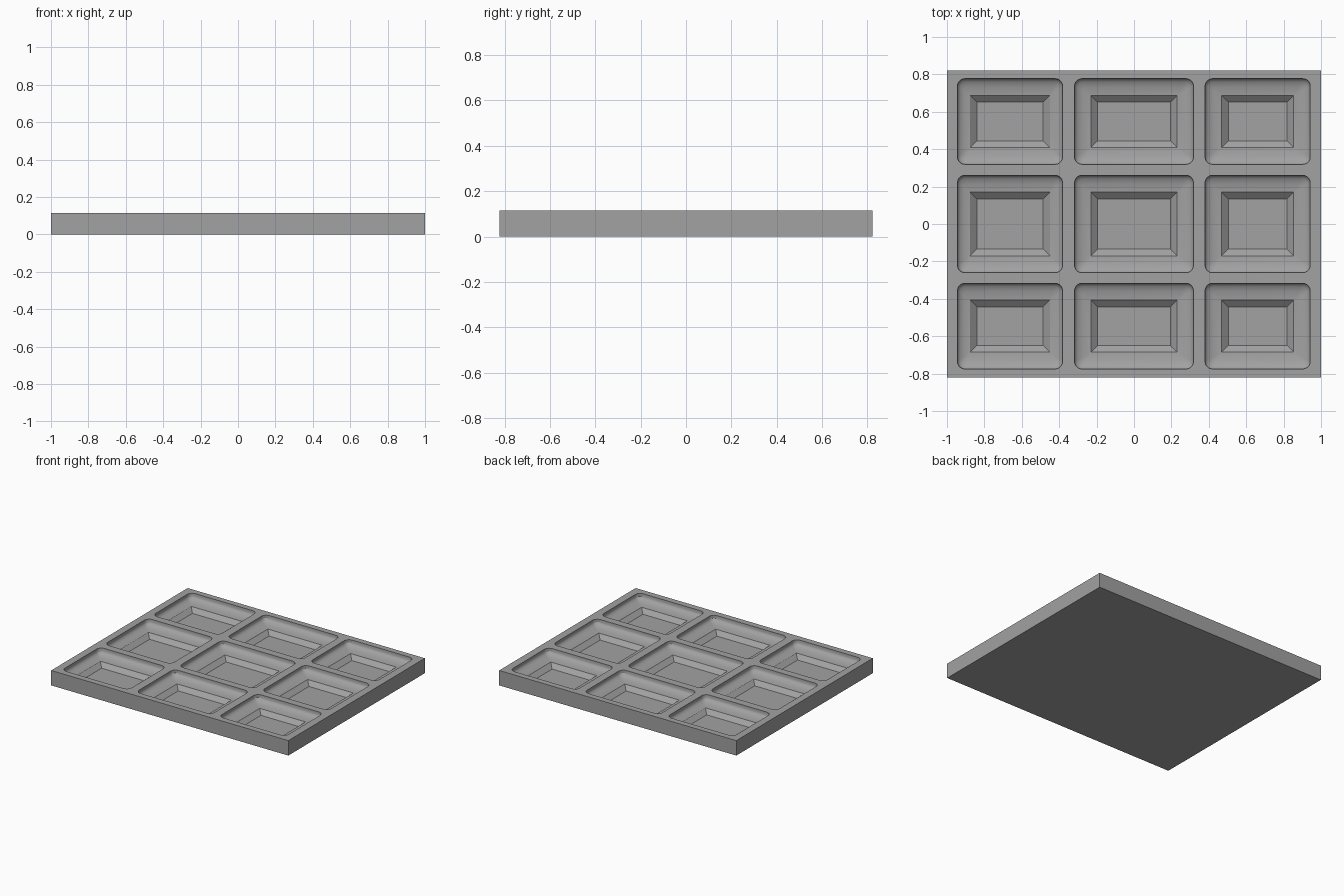
import bpy, bmesh, math

cube = bpy.data.objects.get("Cube")
if cube:
    bpy.data.objects.remove(cube, do_unlink=True)

HALF_X, HALF_Y, HEIGHT = 1.0, 0.822, 0.114
# Columns: centre, half width, width of the cove; rows: centre, half depth
COLUMNS = [(-0.663, 0.281, 0.068), (0, 0.318, 0.088), (0.661, 0.281, 0.088)]
ROWS = [(-0.546, 0.229), (0, 0.26), (0.548, 0.229)]
COVE_Y, SLOPE, RADIUS = 0.09, 0.036, 0.04
# Cove profile: share of its width, depth below the rim
COVE = [(0, 0.022), (0.06, 0.032), (0.2, 0.041), (0.5, 0.05), (1, 0.055)]
FLOOR_DEPTH = 0.085
CORNER_STEPS = 5

stone = bpy.data.materials.new("warm_free_grey")
stone.name = "mid_grey"
stone.use_nodes = True
colour = (0.36, 0.36, 0.36, 1)
stone.diffuse_color = colour
stone.node_tree.nodes["Principled BSDF"].inputs["Base Color"].default_value = colour

bm = bmesh.new()


def ring(cx, cy, hx, hy, radius, z):
    """Rounded rectangle of vertices, counter-clockwise."""
    verts = []
    for k, (sx, sy) in enumerate([(1, 1), (-1, 1), (-1, -1), (1, -1)]):
        for i in range(CORNER_STEPS + 1):
            a = math.pi / 2 * (k + i / CORNER_STEPS)
            verts.append(bm.verts.new((cx + sx * (hx - radius) + radius * math.cos(a),
                                       cy + sy * (hy - radius) + radius * math.sin(a), z)))
    return verts


def loop_edges(verts):
    return [bm.edges.new((v, verts[i - 1])) for i, v in enumerate(verts)]


def bridge(upper, lower):
    n = len(upper)
    for i in range(n):
        j = (i + 1) % n
        bm.faces.new((upper[i], upper[j], lower[j], lower[i]))


# Top of the frame, filled around the nine openings
corners = [(-HALF_X, -HALF_Y), (HALF_X, -HALF_Y), (HALF_X, HALF_Y), (-HALF_X, HALF_Y)]
top = [bm.verts.new((x, y, HEIGHT)) for x, y in corners]
edges = loop_edges(top)
rims = []
for cx, hx, cove_x in COLUMNS:
    for cy, hy in ROWS:
        rim = ring(cx, cy, hx, hy, RADIUS, HEIGHT)
        edges += loop_edges(rim)
        rims.append((rim, cx, cy, hx, hy, cove_x))
bmesh.ops.triangle_fill(bm, edges=edges, use_beauty=True, normal=(0, 0, 1))

# Outer sides and underside
bottom = [bm.verts.new((x, y, 0)) for x, y in corners]
bridge(top, bottom)
bm.faces.new(bottom)

# Each recess: short wall, curved cove, sloped inner border, flat floor
for rim, cx, cy, hx, hy, cove_x in rims:
    upper = rim
    for t, depth in COVE:
        lower = ring(cx, cy, hx - t * cove_x, hy - t * COVE_Y,
                     RADIUS * (1 - t), HEIGHT - depth)
        bridge(upper, lower)
        upper = lower
    floor = ring(cx, cy, hx - cove_x - SLOPE, hy - COVE_Y - SLOPE, 0, HEIGHT - FLOOR_DEPTH)
    bridge(upper, floor)
    bm.faces.new(floor)

# Merge the sharp inner corners
bmesh.ops.remove_doubles(bm, verts=bm.verts, dist=0.0001)
bmesh.ops.recalc_face_normals(bm, faces=bm.faces)

mesh = bpy.data.meshes.new("coffered_panel")
bm.to_mesh(mesh)
bm.free()
mesh.materials.append(stone)
panel = bpy.data.objects.new("coffered_panel", mesh)
bpy.context.collection.objects.link(panel)

bpy.ops.object.select_all(action='DESELECT')
panel.select_set(True)
bpy.context.view_layer.objects.active = panel
bpy.ops.object.shade_smooth_by_angle(angle=math.radians(30))
